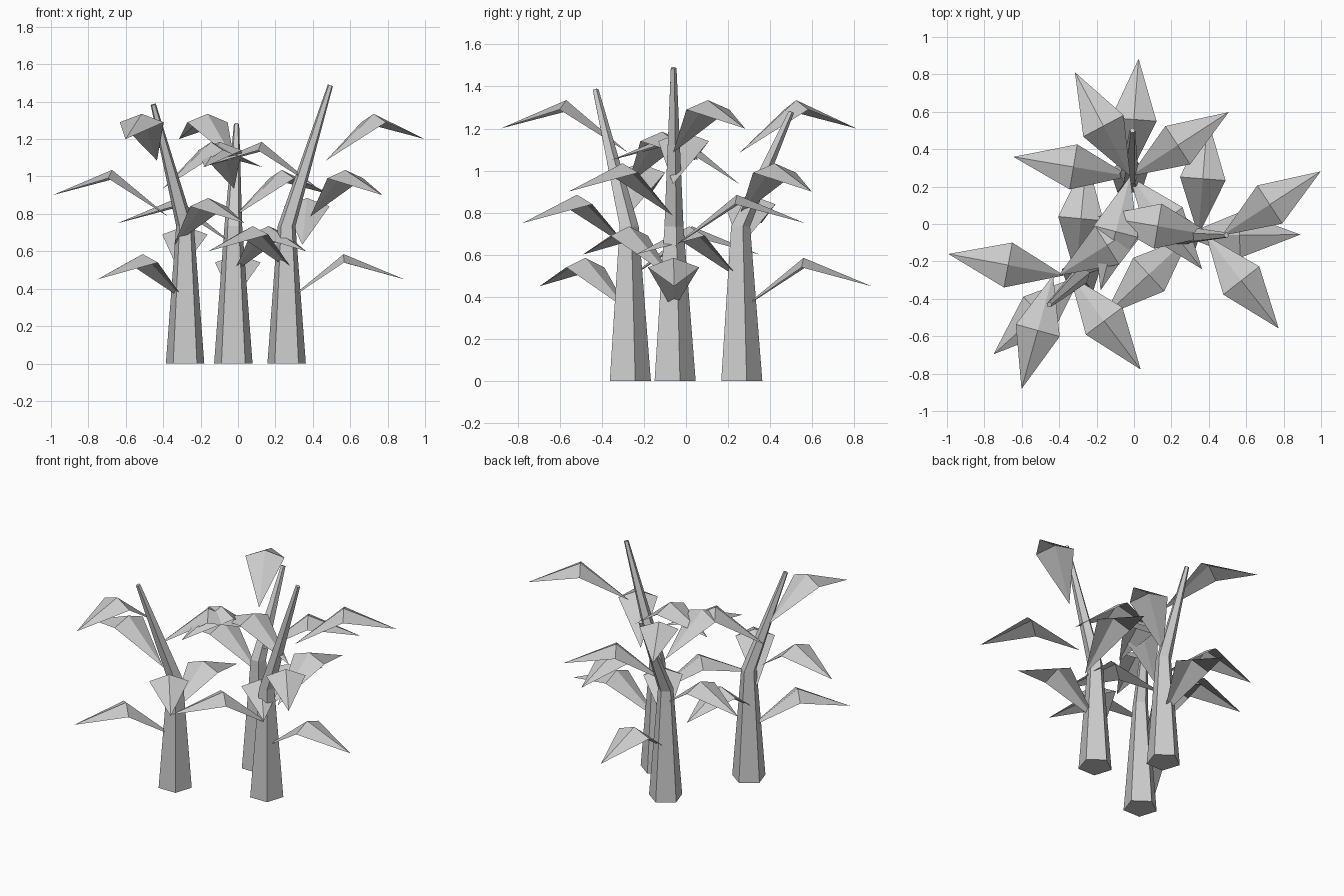
import bpy, math
from mathutils import Vector

if "Cube" in bpy.data.objects:
    bpy.data.objects.remove(bpy.data.objects["Cube"])


def mesh_object(name, verts, faces):
    mesh = bpy.data.meshes.new(name)
    mesh.from_pydata([tuple(v) for v in verts], [], faces)
    mesh.update()
    obj = bpy.data.objects.new(name, mesh)
    bpy.context.collection.objects.link(obj)
    return obj


# five-sided stalk: upright lower half, leaning tapered upper half
def stalk(name, x, y, tip):
    base, mid, tip = Vector((x, y, 0)), Vector((x, y, 0.735)), Vector(tip)
    lean = Vector((0, 0, 1)).rotation_difference(tip - mid)
    n, verts = 5, []
    for centre, radius, turn in ((base, 0.108, False), (mid, 0.05, False), (tip, 0.015, True)):
        for i in range(n):
            a = math.radians(90 + 72 * i)
            p = Vector((math.cos(a), math.sin(a), 0)) * radius
            verts.append(centre + (lean @ p if turn else p))
    faces = [tuple(range(n - 1, -1, -1)), tuple(range(2 * n, 3 * n))]
    for r in (0, n):
        for i in range(n):
            j = (i + 1) % n
            faces.append((r + i, r + j, r + n + j, r + n + i))
    mesh_object(name, verts, faces)


# folded pointed leaf: base, two side corners, raised ridge, drooping tip
def leaf(name, origin, angle):
    c, s = math.cos(angle), math.sin(angle)
    profile = [(0, 0, 0), (0.305, 0.122, 0.205), (0.305, 0, 0.25),
               (0.305, -0.122, 0.205), (0.63, 0, 0.115)]
    verts = [Vector(origin) + Vector((u * c - v * s, u * s + v * c, w)) for u, v, w in profile]
    mesh_object(name, verts, [(0, 2, 1), (0, 3, 2), (1, 2, 4), (2, 3, 4)])


# three plants: base x, y, stalk tip, first leaf angle, sideways leaf shift
plants = [
    ("left", -0.283, -0.275, (-0.453, -0.431, 1.385), 222, -0.03),
    ("back", -0.025, 0.255, (-0.008, 0.5, 1.28), 85.5, 0.001),
    ("right", 0.26, -0.062, (0.494, -0.06, 1.488), 0.5, 0.042),
]
for name, x, y, tip, first, shift in plants:
    stalk(name + "_stalk", x, y, tip)
    # leaves spiral upward by the golden angle
    for k in range(6):
        leaf(f"{name}_leaf_{k + 1}", (x + shift * k, y, 0.335 + 0.15 * k),
             math.radians(first - 137.5 * k))
